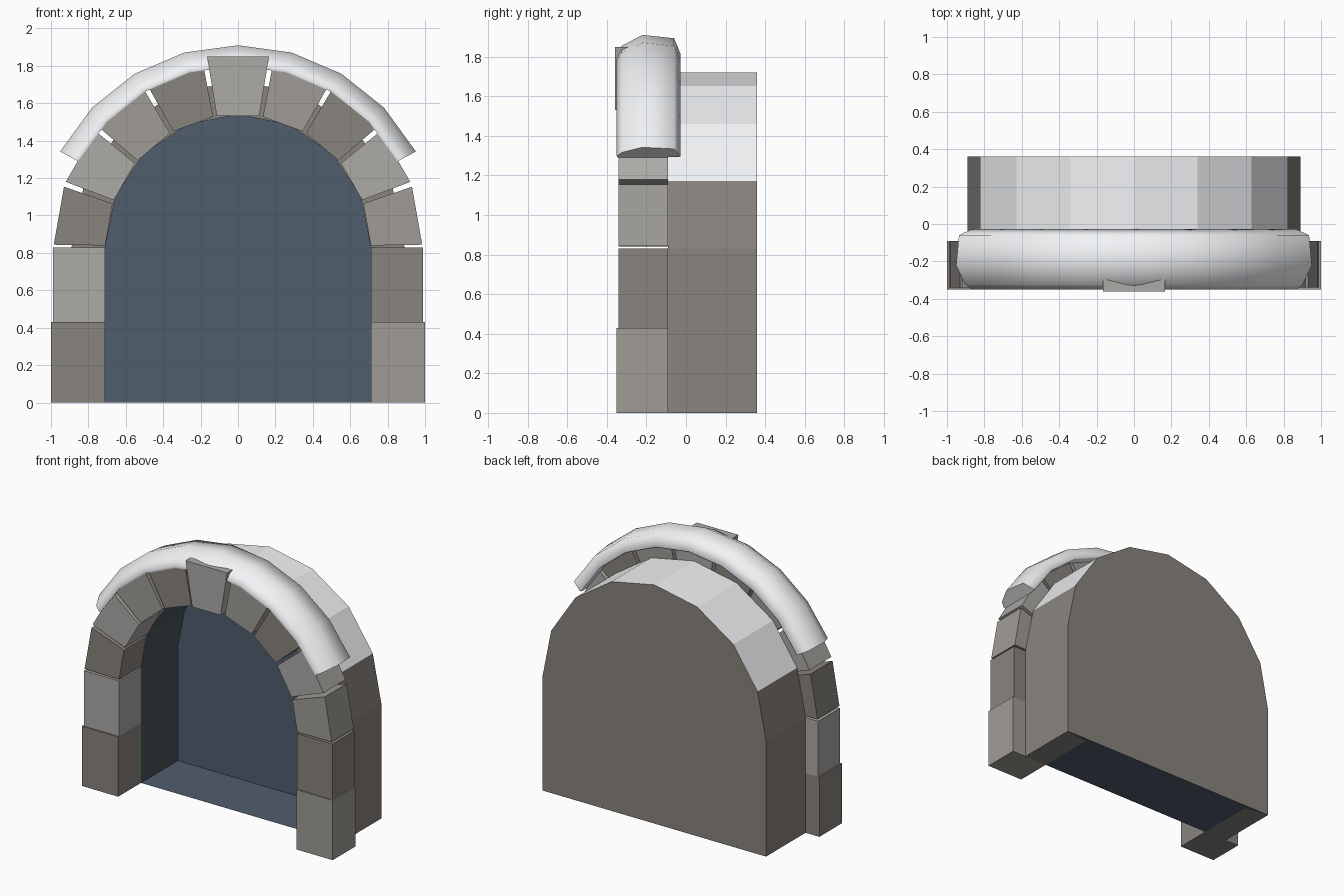
import bpy, bmesh
from math import sin, cos, radians

if "Cube" in bpy.data.objects:
    bpy.data.objects.remove(bpy.data.objects["Cube"])

SPRING = 0.83                      # height where the arch starts


def material(name, rgb):
    m = bpy.data.materials.new(name)
    m.diffuse_color = (*rgb, 1)
    m.use_nodes = True
    m.node_tree.nodes["Principled BSDF"].inputs["Base Color"].default_value = m.diffuse_color
    return m


DARK = material("dark_stone", (0.25, 0.23, 0.21))
MID = material("mid_stone", (0.35, 0.335, 0.305))
LIGHT = material("light_stone", (0.42, 0.405, 0.385))
BLUE = material("deep_blue", (0.08, 0.11, 0.155))
REVEAL = material("reveal", (0.067, 0.087, 0.098))
SNOW = material("snow", (0.88, 0.9, 0.92))


def make(name, verts, faces, mats, ids=None, fix_normals=True):
    me = bpy.data.meshes.new(name)
    me.from_pydata(verts, [], faces)
    for m in mats:
        me.materials.append(m)
    if ids:
        for p, i in zip(me.polygons, ids):
            p.material_index = i
    if fix_normals:
        bm = bmesh.new()
        bm.from_mesh(me)
        bmesh.ops.recalc_face_normals(bm, faces=bm.faces)
        bm.to_mesh(me)
        bm.free()
    ob = bpy.data.objects.new(name, me)
    bpy.context.collection.objects.link(ob)
    return ob


def polar(r, deg):
    return r * cos(radians(deg)), SPRING + r * sin(radians(deg))


def prism(name, outline, y0, y1, mat):
    """Extrude an (x, z) outline from y0 to y1."""
    n = len(outline)
    verts = [(x, y, z) for y in (y0, y1) for x, z in outline]
    faces = [tuple(range(n)), tuple(range(n, 2 * n))]
    faces += [(i, (i + 1) % n, n + (i + 1) % n, n + i) for i in range(n)]
    return make(name, verts, faces, [mat])


# Niche body: arched shell with a thin back wall, snow on the upper faces
def arch(r):
    return [(r, 0)] + [polar(r, 22.5 * i) for i in range(9)] + [(-r, 0)]


FRONT, INNER_BACK, BACK = -0.09, 0.33, 0.36
rings = [(0.89, FRONT), (0.89, BACK), (0.71, FRONT), (0.71, INNER_BACK)]
verts = [(x, y, z) for r, y in rings for x, z in arch(r)]
n = 11
of, ob_, nf, nb = 0, n, 2 * n, 3 * n
faces, ids = [], []
for i in range(n - 1):
    j = i + 1
    faces += [(of + i, of + j, ob_ + j, ob_ + i),      # outside
              (of + i, of + j, nf + j, nf + i),        # front rim
              (nf + i, nf + j, nb + j, nb + i)]        # reveal
    ids += [1 if 2 <= i <= 7 else 0, 0, 3]
e = n - 1
faces += [tuple(range(ob_, ob_ + n)), tuple(range(nb, nb + n)),
          (of, ob_, nb, nf), (of + e, ob_ + e, nb + e, nf + e),
          (ob_, ob_ + e, nb + e, nb)]
ids += [0, 2, 0, 0, 2]
make("niche_body", verts, faces, [DARK, SNOW, BLUE, REVEAL], ids)

# Floor sheet
make("niche_floor", [(-0.71, FRONT, 0), (0.71, FRONT, 0),
                     (0.71, INNER_BACK, 0), (-0.71, INNER_BACK, 0)],
     [(0, 1, 2, 3)], [BLUE], fix_normals=False)

# Pillar blocks
for side, s, low, high in (("right", 1, MID, DARK), ("left", -1, DARK, LIGHT)):
    for part, w, z0, z1, y, mat in (("base", 1.0, 0, 0.43, -0.35, low),
                                    ("upper", 0.99, 0.43, 0.83, -0.34, high)):
        prism(f"{side}_{part}_block",
              [(s * 0.71, z0), (s * w, z0), (s * w, z1), (s * 0.71, z1)],
              y, FRONT, mat)

# Nine arch stones, the middle one a taller keystone
for i in range(9):
    key = i == 4
    a, b = 20 * i + 0.8, 20 * (i + 1) - 0.8
    ro = 1.033 if key else 0.985
    prism("keystone" if key else f"arch_stone_{i}",
          [polar(0.71, a), polar(ro, a), polar(ro, b), polar(0.71, b)],
          -0.36 if key else -0.34, FRONT, (MID, LIGHT, DARK)[i % 3])

# Snow hood: cross-section (y, radius) swept over the arch
section = [(-0.345, 0.97), (-0.35, 0.985), (-0.325, 1.025), (-0.22, 1.08),
           (-0.06, 1.063), (-0.028, 0.985), (-0.035, 0.975)]
k, steps = len(section), 8
verts = []
for t in range(steps + 1):
    for y, r in section:
        x, z = polar(r, 28.3 + (180 - 2 * 28.3) * t / steps)
        verts.append((x, y, z))
faces = [(t * k + i, t * k + (i + 1) % k, (t + 1) * k + (i + 1) % k, (t + 1) * k + i)
         for t in range(steps) for i in range(k)]
faces += [tuple(range(k)), tuple(range(steps * k, steps * k + k))]
hood = make("snow_hood", verts, faces, [SNOW])
bpy.ops.object.select_all(action='DESELECT')
hood.select_set(True)
bpy.context.view_layer.objects.active = hood
bpy.ops.object.shade_smooth_by_angle(angle=radians(65))
